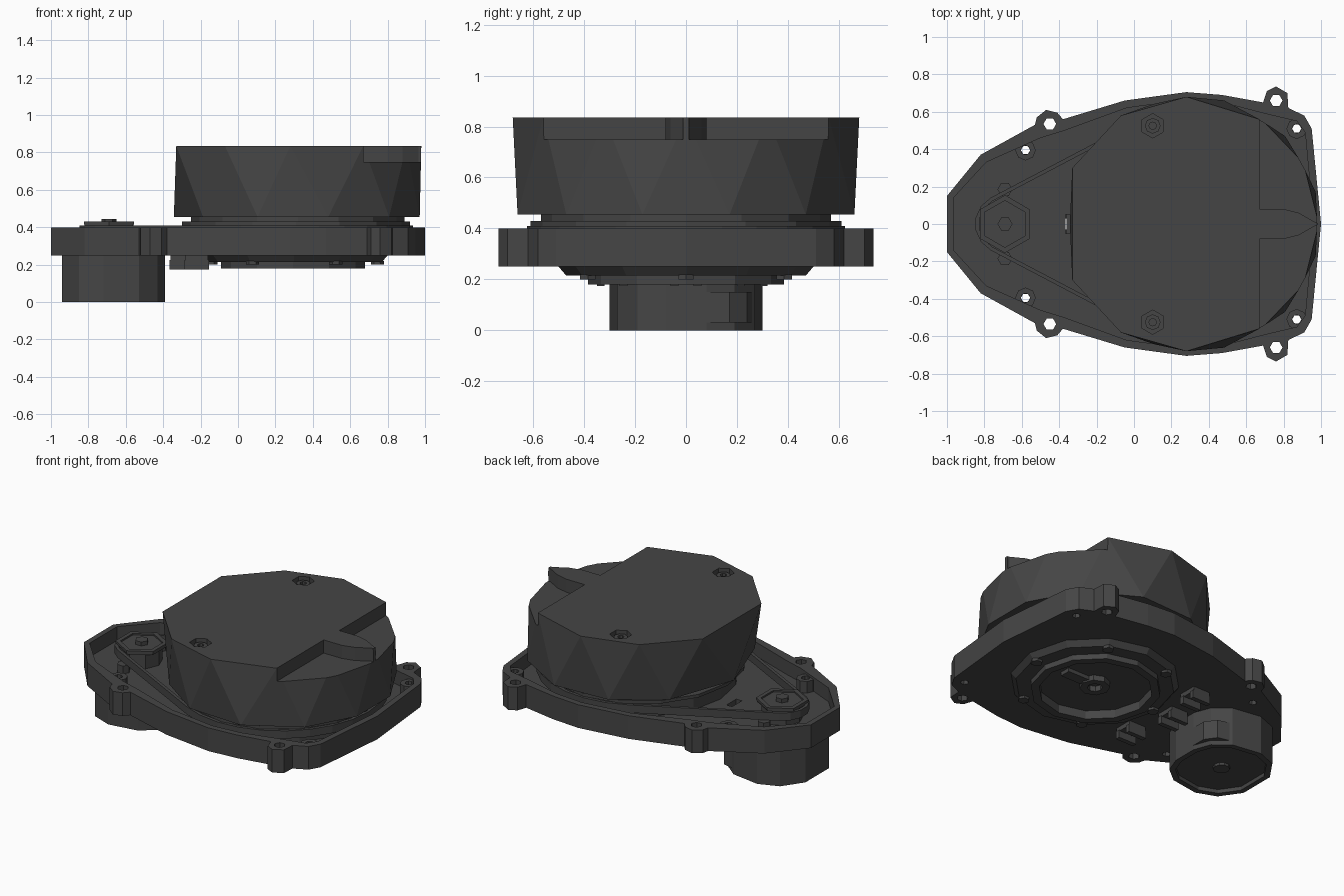
import bpy, bmesh, math

if "Cube" in bpy.data.objects:
    bpy.data.objects.remove(bpy.data.objects["Cube"])

dark = bpy.data.materials.new("dark_grey")
dark.diffuse_color = (0.06, 0.06, 0.06, 1)
dark.use_nodes = True
dark.node_tree.nodes["Principled BSDF"].inputs["Base Color"].default_value = dark.diffuse_color


def finish(name, bm):
    bmesh.ops.recalc_face_normals(bm, faces=bm.faces[:])
    me = bpy.data.meshes.new(name)
    bm.to_mesh(me)
    bm.free()
    ob = bpy.data.objects.new(name, me)
    bpy.context.collection.objects.link(ob)
    me.materials.append(dark)
    return ob


def loft(name, rings):
    """Capped solid through stacked (points, z) rings of equal length."""
    bm = bmesh.new()
    vs = [[bm.verts.new((x, y, z)) for x, y in pts] for pts, z in rings]
    n = len(vs[0])
    for a, b in zip(vs, vs[1:]):
        for i in range(n):
            j = (i + 1) % n
            bm.faces.new((a[i], a[j], b[j], b[i]))
    bm.faces.new(vs[0])
    bm.faces.new(vs[-1])
    return finish(name, bm)


def prism(name, pts, z0, z1):
    return loft(name, [(pts, z0), (pts, z1)])


def tube(name, outer, inner, z0, z1):
    """Ring-shaped prism between two outlines."""
    bm = bmesh.new()
    loops = [[bm.verts.new((x, y, z)) for x, y in p]
             for p, z in ((outer, z0), (outer, z1), (inner, z1), (inner, z0))]
    n = len(outer)
    for k in range(4):
        a, b = loops[k], loops[(k + 1) % 4]
        for i in range(n):
            j = (i + 1) % n
            bm.faces.new((a[i], a[j], b[j], b[i]))
    return finish(name, bm)


def circle(x, y, r, n, turn=0.0):
    return [(x + r * math.cos(turn + math.tau * i / n),
             y + r * math.sin(turn + math.tau * i / n)) for i in range(n)]


def box(name, x, y, sx, sy, z0, z1):
    a, b = sx / 2, sy / 2
    return prism(name, [(x - a, y - b), (x + a, y - b), (x + a, y + b), (x - a, y + b)], z0, z1)


def mirrored(half):
    """Close a half outline across y = 0."""
    return half + [(x, -y) for x, y in reversed(half) if abs(y) > 1e-6]


def cut(ob, *cutters):
    for c in cutters:
        m = ob.modifiers.new("cut", 'BOOLEAN')
        m.operation, m.object, m.solver = 'DIFFERENCE', c, 'EXACT'
        bpy.context.view_layer.update()
        me = bpy.data.meshes.new_from_object(ob.evaluated_get(bpy.context.evaluated_depsgraph_get()))
        ob.modifiers.clear()
        ob.data = me
        bpy.data.objects.remove(c)


# Base tray with four screw lugs and a sunken floor
outline = mirrored([(-1, .15), (-.82, .37), (-.53, .53), (-.52, .57), (-.47, .61), (-.41, .595),
                    (-.38, .56), (-.05, .66), (.28, .705), (.47, .69), (.69, .65), (.71, .71),
                    (.76, .735), (.82, .70), (.825, .62), (.91, .58), (.95, .51), (1, 0)])
pocket = mirrored([(-.965, .14), (-.79, .33), (-.5, .46), (-.37, .50), (-.04, .62), (.28, .665),
                   (.47, .65), (.70, .59), (.87, .55), (.915, .49), (.96, 0)])
base = prism("base_tray", outline, .25, .40)
cut(base, prism("c", pocket, .31, .5))
holes = [(-.45, .535, .034), (.76, .66, .034), (-.58, .395, .025), (.87, .51, .025)]
for s in (1, -1):
    for x, y, r in holes:
        cut(base, prism("c", circle(x, s * y, r, 6), .1, .6))
cut(base, box("c", -.345, 0, .04, .1, .1, .6))

# Raised screw sleeves in the tray and belt-side bosses
for s in (1, -1):
    for x, y, r in holes[2:]:
        tube("screw_sleeve", circle(x, s * y, .055, 8), circle(x, s * y, .025, 8), .31, .385)
    prism("motor_screw", circle(-.69, s * .185, .04, 6), .31, .36)

# Bearing hub, its flange and the floor ring
prism("hub", circle(.32, 0, .57, 16), .31, .46)
tube("hub_flange", circle(.31, 0, .61, 16), circle(.31, 0, .55, 16), .41, .43)

# Drive pulley
prism("pulley_core", circle(-.69, 0, .125, 8), .31, .42)
tube("pulley_rim", circle(-.69, 0, .155, 6, .52), circle(-.69, 0, .125, 6, .52), .415, .43)
prism("pulley_plate", circle(-.69, 0, .15, 6, .52), .405, .42)
prism("motor_shaft", circle(-.69, 0, .04, 6), .42, .445)


# Belt round pulley and hub
def belt_path(off):
    t = math.acos(-.47)
    arc = lambda cx, r, a0, a1, n: [(cx + (r + off) * math.cos(a0 + (a1 - a0) * i / n),
                                     (r + off) * math.sin(a0 + (a1 - a0) * i / n)) for i in range(n + 1)]
    return arc(.31, .605, -t, t, 18) + arc(-.69, .14, t, math.tau - t, 5)


tube("belt", belt_path(.02), belt_path(0), .36, .41)

# Rotating turret: faceted wall, lower ring turned half a step
top = mirrored([(-.33, .30), (-.07, .58), (.28, .68), (.67, .56), (.90, .32), (.98, 0)])
low = []
for i in range(len(top)):
    (x0, y0), (x1, y1) = top[i], top[(i + 1) % len(top)]
    a = math.atan2((y0 + y1) / 2, (x0 + x1) / 2 - .325)
    low.append((.325 + .668 * math.cos(a), .68 * math.sin(a)))
bm = bmesh.new()
T = [bm.verts.new((x, y, .835)) for x, y in top]
L = [bm.verts.new((x, y, .455)) for x, y in low]
for i in range(len(T)):
    j = (i + 1) % len(T)
    bm.faces.new((T[i], T[j], L[i]))
    bm.faces.new((L[i], T[j], L[j]))
bm.faces.new(T)
bm.faces.new(L)
turret = finish("turret", bm)

# Two stepped windows leave a pointed tongue; screw wells in the top
for s in (1, -1):
    step = [(.67, .08), (.80, .08), (.88, .06), (.965, .012), (1.2, .012), (1.2, .8), (.67, .8)]
    cut(turret, prism("c", [(x, s * y) for x, y in step], .75, .95))
    cut(turret, prism("c", circle(.10, s * .525, .065, 6, .52), .79, .95))
    tube("turret_screw", circle(.10, s * .525, .042, 8), circle(.10, s * .525, .02, 8), .785, .82)

# Motor can with a shallow dished end and a bracket
motor_shape = mirrored([(-.94, .12), (-.85, .25), (-.72, .30), (-.53, .27), (-.43, .19), (-.39, .08)])
motor = prism("motor", motor_shape, 0, .25)
cut(motor, prism("c", [(-.67 + (x + .67) * .88, y * .88) for x, y in motor_shape], -.1, .025))
prism("motor_end_boss", circle(-.67, 0, .05, 10), .008, .03)
prism("motor_bracket", [(-.56, .27), (-.44, .24), (-.39, .17), (-.39, .0), (-.45, .0)], .03, .15)

# Underside: tapered collar, bearing cap with recess, core
under = loft("bearing_collar", [(circle(.30, 0, .50, 12), .25), (circle(.30, 0, .47, 12), .215)])
cap = prism("bearing_cap", circle(.295, 0, .385, 12), .18, .22)
for ob, z in ((cap, .235), (under, .235)):
    cut(ob, prism("c", circle(.295, 0, .335, 12), .1, z))
tube("slip_ring", circle(.30, 0, .09, 8), circle(.30, 0, .045, 8), .20, .24)
box("wire_guide", .43, 0, .2, .07, .21, .24)
for i in range(6):
    a = math.tau * i / 6
    prism("collar_screw", circle(.30 + .445 * math.cos(a), .445 * math.sin(a), .035, 6), .20, .22)

# Cable sockets on the underside
for x, y in ((-.25, .26), (-.22, -.29), (-.30, 0)):
    box("socket_back", x, y, .12, .12, .22, .25)
    for s in (1, -1):
        box("socket_cheek", x, y + s * .045, .13, .03, .175, .225)
